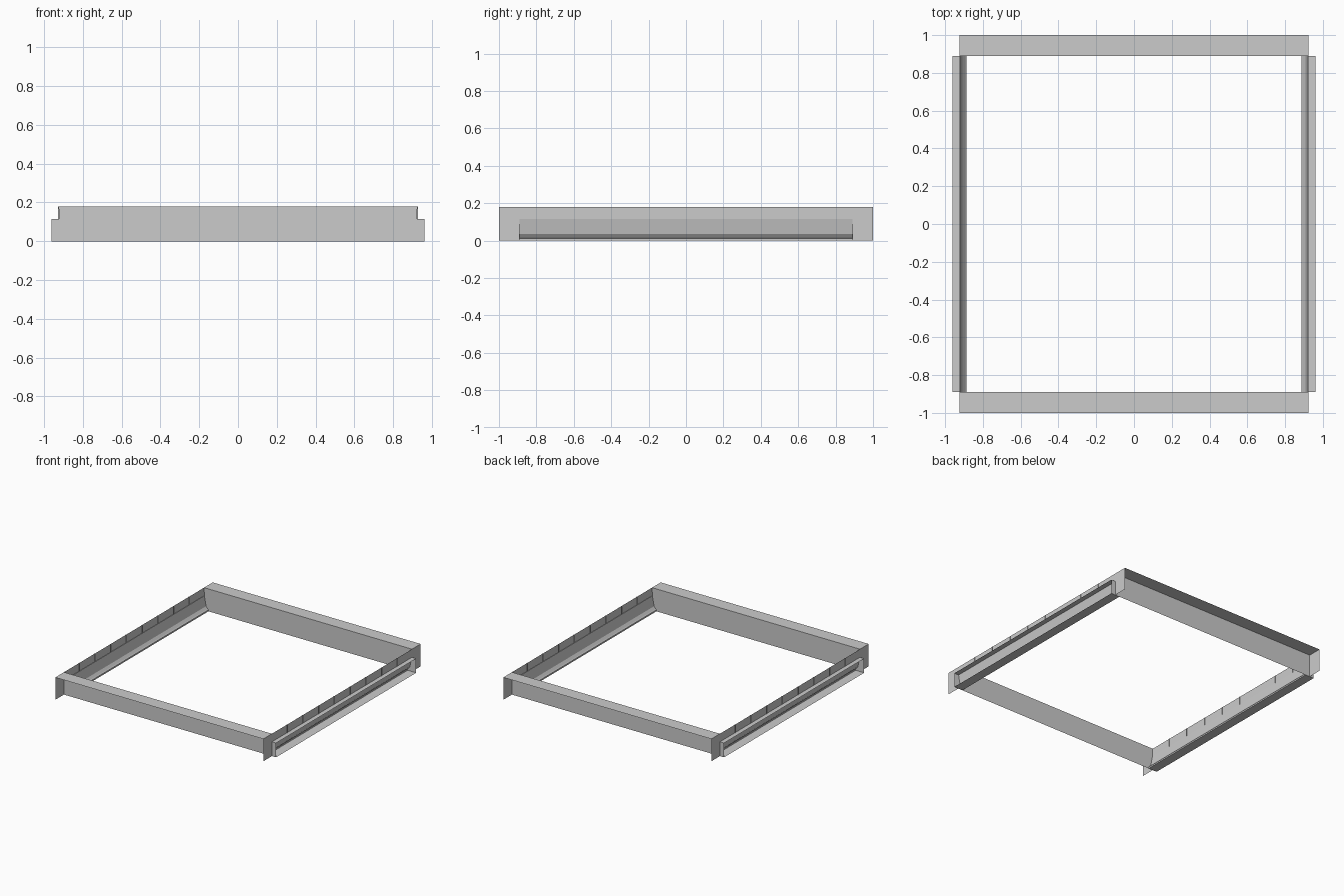
import bpy

if "Cube" in bpy.data.objects:
    bpy.data.objects.remove(bpy.data.objects["Cube"])

HX, RX = 0.925, 0.962      # end-beam half width, outer rail edge
HY, IY = 1.0, 0.89         # outer and inner beam planes
H, RH = 0.18, 0.115        # beam height, rail height
# sloped inner wall of the side rail (x, z), top to bottom
WALL = [(0.922, RH), (0.907, 0.036), (0.893, 0.018), (0.886, 0.012), (0.886, 0.0)]


def sheet(name, verts, faces):
    me = bpy.data.meshes.new(name)
    me.from_pydata(verts, [], faces)
    me.update()
    ob = bpy.data.objects.new(name, me)
    bpy.context.collection.objects.link(ob)
    return ob


def strip(name, profile, y0, y1):
    """Open (x, z) profile swept along y as folded sheet."""
    n = len(profile)
    verts = [(x, y, z) for y in (y0, y1) for x, z in profile]
    return sheet(name, verts, [(i, i + 1, n + i + 1, n + i) for i in range(n - 1)])


for s, side in ((1, "right"), (-1, "left")):
    # upper vertical wall between the beams
    strip(side + "_upper_wall", [(s * HX, H), (s * HX, RH)], -IY, IY)

    # rail channel: top flange, sloped wall, bottom flange
    channel = [(RX, RH)] + WALL + [(RX, 0)]
    strip(side + "_rail", [(s * x, z) for x, z in channel], -IY, IY)

    # rail end plates
    for e, end in ((1, "back"), (-1, "front")):
        verts = [(s * x, e * IY, z) for x, z in channel]
        sheet(f"{side}_{end}_rail_cap", verts, [tuple(range(len(verts)))])

    # small stiffening ribs along the upper wall
    for i in range(8):
        y = -0.7 + 0.2 * i
        sheet(f"{side}_rib_{i}",
              [(s * (HX - 0.004), y, RH), (s * (HX + 0.004), y, RH),
               (s * (HX + 0.004), y, H), (s * (HX - 0.004), y, H)],
              [(0, 1, 2, 3)])

for e, end in ((1, "back"), (-1, "front")):
    # beam top plate
    strip(end + "_beam_top", [(-HX, H), (HX, H)], e * IY, e * HY)

    # inner web, its ends trimmed to the rail wall
    edge = [(HX, H)] + WALL
    outline = edge + [(-x, z) for x, z in reversed(edge)]
    sheet(end + "_beam_web", [(x, e * IY, z) for x, z in outline],
          [tuple(range(len(outline)))])

    # beam end plates
    for s, side in ((1, "right"), (-1, "left")):
        strip(f"{end}_{side}_beam_cap", [(s * HX, H), (s * HX, 0)], e * IY, e * HY)
